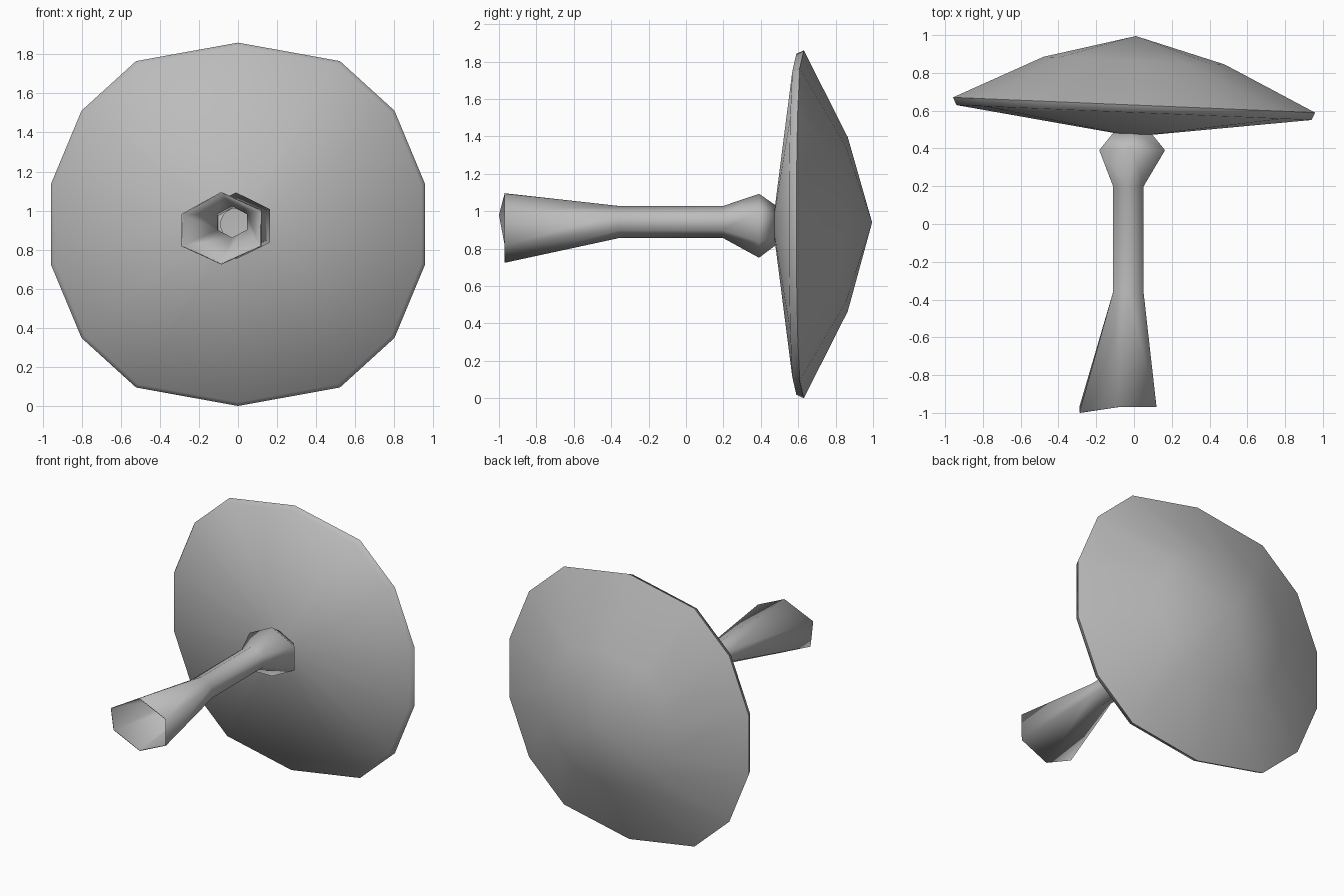
import bpy
import bmesh
from math import sin, cos, radians

cube = bpy.data.objects.get("Cube")
if cube:
    bpy.data.objects.remove(cube, do_unlink=True)

grey = bpy.data.materials.new("plain_grey")
grey.use_nodes = True
COLOUR = (0.5, 0.5, 0.5, 1)
grey.diffuse_color = COLOUR
grey.node_tree.nodes["Principled BSDF"].inputs["Base Color"].default_value = COLOUR


def loft(name, rings, tip=None):
    """Skin rings listed from front to back, optionally closed by a tip point."""
    bm = bmesh.new()
    loops = [[bm.verts.new(p) for p in ring] for ring in rings]
    n = len(loops[0])
    for a, b in zip(loops, loops[1:]):
        for i in range(n):
            j = (i + 1) % n
            bm.faces.new((a[i], a[j], b[j], b[i]))
    if tip:
        top = bm.verts.new(tip)
        for i in range(n):
            bm.faces.new((loops[-1][i], loops[-1][(i + 1) % n], top))
    mesh = bpy.data.meshes.new(name)
    bm.to_mesh(mesh)
    bm.free()
    obj = bpy.data.objects.new(name, mesh)
    bpy.context.collection.objects.link(obj)
    mesh.materials.append(grey)
    bpy.ops.object.select_all(action='DESELECT')
    obj.select_set(True)
    bpy.context.view_layer.objects.active = obj
    bpy.ops.object.shade_smooth_by_angle(angle=radians(70))
    return obj


# Cap: slightly tilted shallow dish, thin rim and domed back
half = [(12, 0.98), (36, 0.99), (58, 0.985), (90, 0.93),
        (122, 0.985), (144, 0.99), (168, 0.98)]
outline = half + [(a + 180, r) for a, r in half]


def cap_ring(scale, y, tilt=0.042):
    ring = []
    for angle, radius in outline:
        x = scale * radius * cos(radians(angle))
        z = scale * radius * sin(radians(angle))
        ring.append((x, y - tilt * x, 0.93 + z))
    return ring


loft("mushroom_cap",
     [cap_ring(0.09, 0.475), cap_ring(0.98, 0.59),
      cap_ring(1, 0.63), cap_ring(0.5, 0.865)],
     tip=(0.01, 0.995, 0.94))

# Stem: open six-sided tube with a flared foot and a bulb under the cap
sections = [  # y, centre x, centre z, x radius, z radius
    (-0.97, -0.085, 0.91, 0.23, 0.18),
    (-0.36, -0.03, 0.942, 0.087, 0.08),
    (0.20, -0.03, 0.942, 0.087, 0.08),
    (0.39, -0.01, 0.922, 0.195, 0.165),
    (0.485, -0.01, 0.925, 0.105, 0.095),
]
stem_rings = []
for y, cx, cz, rx, rz in sections:
    angles = [radians(30 + 60 * i) for i in range(6)]
    stem_rings.append([(cx + rx * cos(a), y, cz + rz * sin(a)) for a in angles])
# The foot is cut slightly askew
x, y, z = stem_rings[0][2]
stem_rings[0][2] = (x, -1.0, z - 0.02)

stem = loft("mushroom_stem", stem_rings)
wall = stem.modifiers.new("wall", 'SOLIDIFY')
wall.thickness = 0.006
wall.offset = -1
